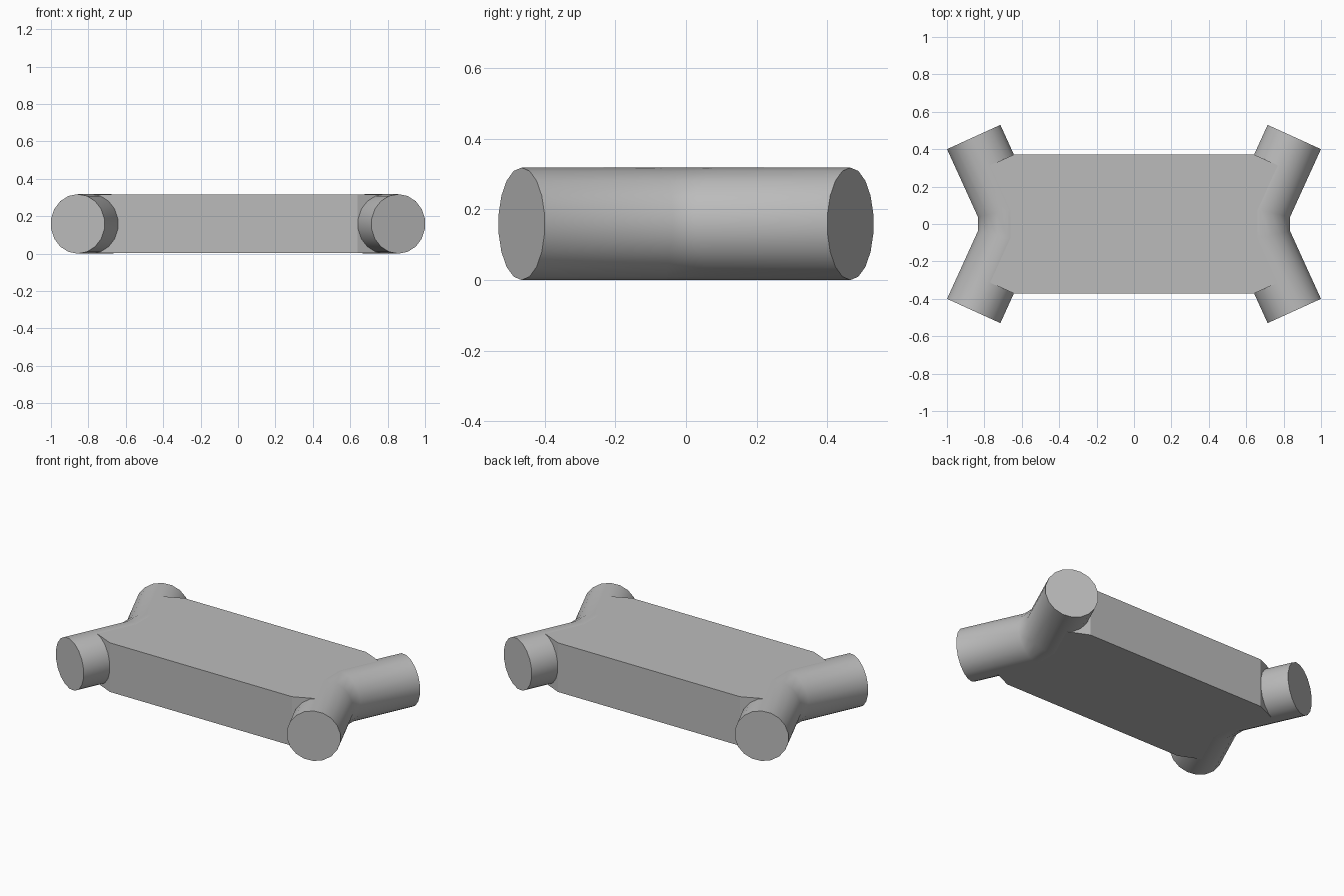
import bpy
import bmesh
from math import sin, cos, radians, pi
from mathutils import Vector

cube = bpy.data.objects.get("Cube")
if cube:
    bpy.data.objects.remove(cube)

RADIUS, MID_Z, SIDES = 0.159, 0.159, 18

grey = bpy.data.materials.new("plain_grey")
grey.use_nodes = True
grey.diffuse_color = (0.5, 0.5, 0.5, 1)
grey.node_tree.nodes["Principled BSDF"].inputs["Base Color"].default_value = (0.5, 0.5, 0.5, 1)


def finish(bm, name):
    bmesh.ops.recalc_face_normals(bm, faces=bm.faces)
    mesh = bpy.data.meshes.new(name)
    bm.to_mesh(mesh)
    bm.free()
    mesh.materials.append(grey)
    obj = bpy.data.objects.new(name, mesh)
    bpy.context.collection.objects.link(obj)
    return obj


def bent_tube(name, side):
    """Sweep a round section along a bent horizontal path with mitred joints."""
    path = [Vector((side * x, y, MID_Z))
            for x, y in ((0.857, -0.465), (0.678, -0.072), (0.678, 0.072), (0.857, 0.465))]
    steps = [(b - a).normalized() for a, b in zip(path, path[1:])]
    bm = bmesh.new()
    rings = []
    for i, p in enumerate(path):
        before, after = steps[max(i - 1, 0)], steps[min(i, len(steps) - 1)]
        tangent = (before + after).normalized()
        across = Vector((tangent.y, -tangent.x, 0)) / tangent.dot(after)
        ring = []
        for k in range(SIDES):
            a = pi / 2 + 2 * pi * k / SIDES
            ring.append(bm.verts.new(p + RADIUS * (cos(a) * across + sin(a) * Vector((0, 0, 1)))))
        rings.append(ring)
    for r, s in zip(rings, rings[1:]):
        for k in range(SIDES):
            n = (k + 1) % SIDES
            bm.faces.new((r[k], r[n], s[n], s[k]))
    bm.faces.new(rings[0])
    bm.faces.new(rings[-1])
    obj = finish(bm, name)
    bpy.ops.object.select_all(action='DESELECT')
    obj.select_set(True)
    bpy.context.view_layer.objects.active = obj
    bpy.ops.object.shade_smooth_by_angle(angle=radians(35))


# Flat slab between the tubes, its ends buried along the tube axes
quarter = [(0.64, 0.372), (0.782, 0.308), (0.678, 0.072)]
right_half = quarter + [(x, -y) for x, y in reversed(quarter)]
outline = right_half + [(-x, -y) for x, y in right_half]
bm = bmesh.new()
base = bm.faces.new([bm.verts.new((x, y, 0.003)) for x, y in outline])
top = bmesh.ops.extrude_face_region(bm, geom=[base], use_keep_orig=True)["geom"]
bmesh.ops.translate(bm, vec=(0, 0, 0.312),
                    verts=[v for v in top if isinstance(v, bmesh.types.BMVert)])
finish(bm, "slab")

# One bent tube at each end
bent_tube("left_tube", 1)
bent_tube("right_tube", -1)
